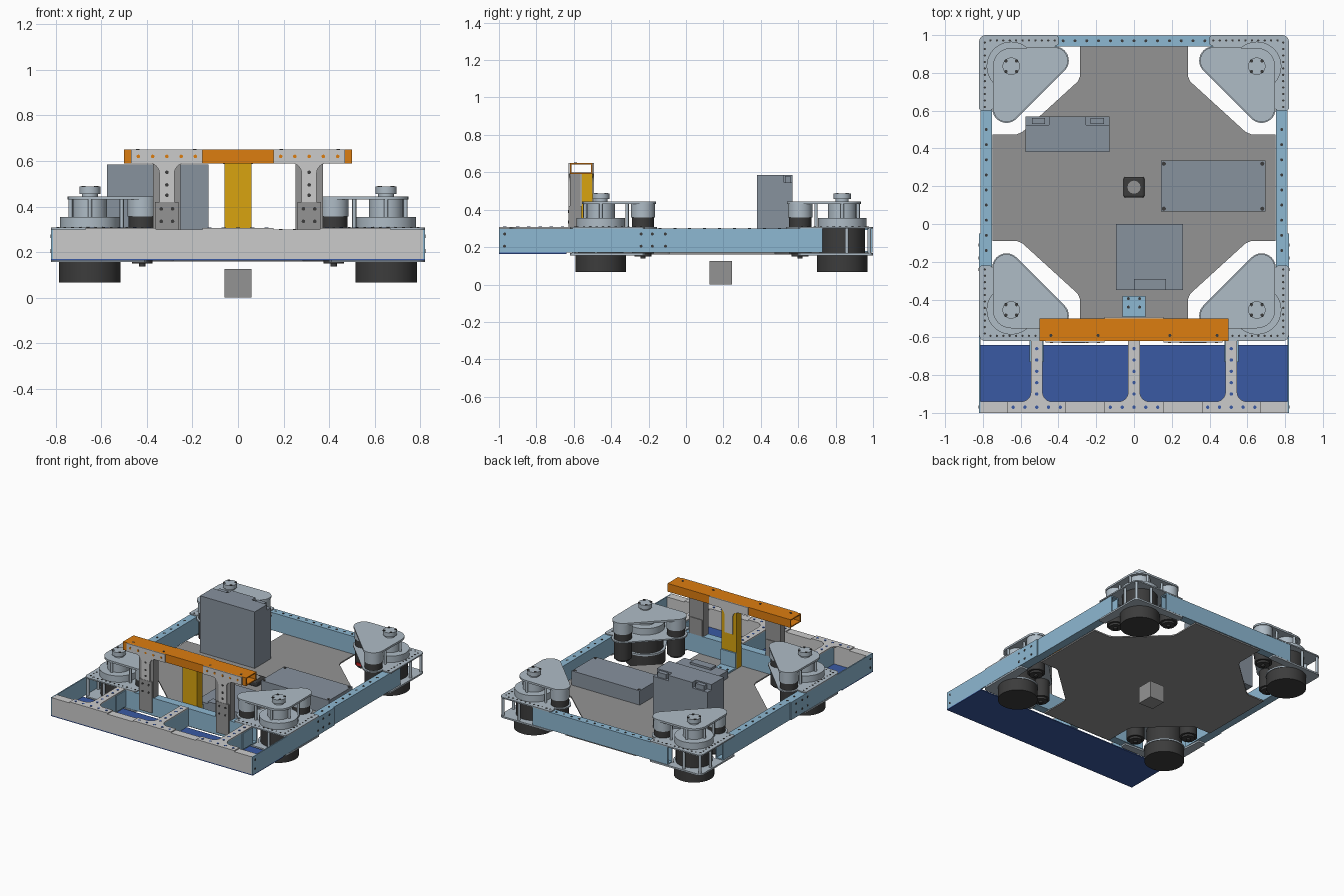
import bpy, bmesh, math
from mathutils import Vector, Matrix

if "Cube" in bpy.data.objects:
    bpy.data.objects.remove(bpy.data.objects["Cube"])

def mat(name, hexcol):
    lin = [((int(hexcol[i:i + 2], 16) / 255 + .055) / 1.055) ** 2.4 for i in (0, 2, 4)]
    m = bpy.data.materials.new(name)
    m.diffuse_color = (*lin, 1)
    m.use_nodes = True
    m.node_tree.nodes["Principled BSDF"].inputs["Base Color"].default_value = m.diffuse_color
    return m

BLUE, PLATE = mat("rail_blue", "8DB8D2"), mat("plate_metal", "AFBCC6")
DARK, PAN = mat("dark_rubber", "3C3C3C"), mat("pan_grey", "949494")
ORANGE, YELLOW = mat("orange", "DC7D10"), mat("yellow", "D8A410")
NAVY, SLATE = mat("navy", "3A5AA4"), mat("slate", "87929E")
LIGHT, RED = mat("light_metal", "C4C6C8"), mat("red", "C02020")

def finish(name, bm, material, smooth=False):
    bmesh.ops.recalc_face_normals(bm, faces=bm.faces)
    me = bpy.data.meshes.new(name)
    bm.to_mesh(me)
    bm.free()
    if smooth:
        me.shade_smooth()
        me.set_sharp_from_angle(angle=0.6)
    me.materials.append(material)
    ob = bpy.data.objects.new(name, me)
    bpy.context.collection.objects.link(ob)
    return ob

def box(name, x0, x1, y0, y1, z0, z1, material):
    bm = bmesh.new()
    bmesh.ops.create_cube(bm, size=1, matrix=Matrix.Translation(((x0 + x1) / 2, (y0 + y1) / 2, (z0 + z1) / 2))
                          @ Matrix.Diagonal((abs(x1 - x0), y1 - y0, z1 - z0, 1)))
    return finish(name, bm, material)

def cyl(name, x, y, z0, z1, r, material, n=40):
    bm = bmesh.new()
    bmesh.ops.create_cone(bm, cap_ends=True, segments=n, radius1=r, radius2=r, depth=z1 - z0,
                          matrix=Matrix.Translation((x, y, (z0 + z1) / 2)))
    return finish(name, bm, material, True)

def plate(name, pts, a, b, material, axis="z"):
    """Extrude an outline from a to b; axis y means the outline is in x, z."""
    bm = bmesh.new()
    place = (lambda u, v: (u, v, a)) if axis == "z" else (lambda u, v: (u, a, v))
    face = bm.faces.new([bm.verts.new(place(u, v)) for u, v in pts])
    new = bmesh.ops.extrude_face_region(bm, geom=[face])["geom"]
    shift = Vector((0, 0, b - a)) if axis == "z" else Vector((0, b - a, 0))
    bmesh.ops.translate(bm, vec=shift, verts=[g for g in new if isinstance(g, bmesh.types.BMVert)])
    return finish(name, bm, material, True)

def tube(name, lo, hi, axis, material, wall=0.008):
    """Open rectangular tube running along axis 0, 1 or 2."""
    bm = bmesh.new()
    p, q = [i for i in range(3) if i != axis]
    rings = []
    for end in (lo[axis], hi[axis]):
        for w in (0, wall):
            ring = []
            for u, v in ((lo[p] + w, lo[q] + w), (hi[p] - w, lo[q] + w), (hi[p] - w, hi[q] - w), (lo[p] + w, hi[q] - w)):
                co = [0, 0, 0]
                co[axis], co[p], co[q] = end, u, v
                ring.append(bm.verts.new(co))
            rings.append(ring)
    o0, i0, o1, i1 = rings
    for r, s in ((o0, o1), (o1, i1), (i1, i0), (i0, o0)):
        for k in range(4):
            bm.faces.new((r[k], r[k - 1], s[k - 1], s[k]))
    return finish(name, bm, material)

def dots(name, spots, axis, material=DARK, r=0.008):
    bm = bmesh.new()
    rot = {"z": Matrix(), "y": Matrix.Rotation(math.pi / 2, 4, "X"), "x": Matrix.Rotation(math.pi / 2, 4, "Y")}[axis]
    for s in spots:
        bmesh.ops.create_cone(bm, cap_ends=True, segments=12, radius1=r, radius2=r, depth=0.004,
                              matrix=Matrix.Translation(s) @ rot)
    return finish(name, bm, material)

def arc(cx, cy, r, a0, a1, n=12):
    return [(cx + r * math.cos(math.radians(a0 + (a1 - a0) * i / n)),
             cy + r * math.sin(math.radians(a0 + (a1 - a0) * i / n))) for i in range(n + 1)]

def tee(cx, half_bar, half_stem, v0, v1, v_end, r):
    """T-shaped gusset outline with filleted inner corners."""
    s = 1 if v_end > v1 else -1
    fillet = [(half_stem + r - r * math.sin(t * math.pi / 12), v1 + s * r * (1 - math.cos(t * math.pi / 12)))
              for t in range(7)]
    right = [(half_bar, v0), (half_bar, v1)] + fillet + [(half_stem, v_end)]
    return [(cx + u, v) for u, v in right] + [(cx - u, v) for u, v in reversed(right)]

# Belly pan with cut corners
quad = [(0.75, 0.475), (0.62, 0.475)] + [(0.59, 0.488), (0.297, 0.755), (0.285, 0.785), (0.285, 0.99)]
right = [(x, 0.385 - y) for x, y in reversed(quad)] + quad
plate("belly_pan", right + [(-x, y) for x, y in reversed(right)], 0.16, 0.17, PAN)

# Main frame rails
for s, side in ((1, "right"), (-1, "left")):
    x0, x1 = sorted((s * 0.752, s * 0.812))
    tube(f"side_rail_{side}", (x0, -0.35, 0.17), (x1, 0.73, 0.30), 1, BLUE)
    x0, x1 = sorted((s * 0.812, s * 0.82))
    box(f"side_cheek_{side}", x0, x1, -1, -0.05, 0.17, 0.30, BLUE)
    dots(f"side_rail_holes_{side}", [(s * 0.782, -0.14 + 0.08 * i, 0.30) for i in range(9)], "z")
    dots(f"cheek_bolts_{side}", [(s * 0.82, y, z) for y in (-0.97, -0.24, -0.18, -0.11) for z in (0.205, 0.27)], "x")
tube("back_rail", (-0.55, 0.94, 0.17), (0.55, 0.998, 0.30), 0, BLUE)
tube("front_rail", (-0.55, -0.62, 0.17), (0.55, -0.56, 0.30), 0, BLUE)
dots("back_rail_holes", [(-0.375 + 0.0625 * i, 0.97, 0.30) for i in range(13)], "z")

# Four corner drive modules, mirrored from the back right one
for s, side in ((1, "right"), (-1, "left")):
    for back, end in ((True, "back"), (False, "front")):
        tag = f"{end}_{side}"
        P = lambda x, y: (s * x, y if back else 0.38 - y)
        A, B, C = (0.42, 0.865), (0.675, 0.61), (0.65, 0.835)
        frame = [(0.4, 0.95), (0.4, 0.99), (0.41, 1.0)] + arc(0.785, 0.965, 0.035, 90, 0, 6) + [(0.82, 0.61), (0.81, 0.6), (0.76, 0.6)]
        upper = frame + arc(*B, 0.075, 0, -135) + arc(*A, 0.075, -135, -270)
        lower = frame + [(0.752, 0.7)] + arc(0.65, 0.835, 0.14, -45, -225) + [(0.56, 0.94)]
        plate("corner_plate_top_" + tag, [P(*p) for p in upper], 0.299, 0.308, PLATE)
        plate("corner_plate_bottom_" + tag, [P(*p) for p in lower], 0.156, 0.168, PLATE)
        cover = arc(*C, 0.097, 90, 0) + arc(*B, 0.07, 0, -135) + arc(*A, 0.07, -135, -270)
        plate("module_cover_" + tag, [P(*p) for p in cover], 0.43, 0.444, PLATE)
        c = P(*C)
        cyl("wheel_" + tag, *c, 0.066, 0.16, 0.135, DARK, 64)
        cyl("wheel_housing_" + tag, *c, 0.16, 0.30, 0.122, DARK, 64)
        cyl("steering_ring_" + tag, *c, 0.308, 0.355, 0.13, PLATE, 64)
        cyl("gear_drum_" + tag, *c, 0.355, 0.43, 0.075, PLATE)
        cyl("encoder_base_" + tag, *c, 0.444, 0.456, 0.035, PLATE)
        cyl("encoder_cap_" + tag, *c, 0.456, 0.487, 0.046, PLATE)
        dots("encoder_bolts_" + tag, [(c[0] + u, c[1] + v, 0.488) for u in (-.028, .028) for v in (-.028, .028)], "z", r=0.009)
        for k, m in enumerate((A, B)):
            x, y = P(*m)
            cyl(f"motor_{k}_{tag}", x, y, 0.165, 0.357, 0.06, DARK)
            cyl(f"motor_collar_{k}_{tag}", x, y, 0.357, 0.43, 0.065, PLATE)
            cyl(f"motor_shaft_{k}_{tag}", x, y, 0.138, 0.165, 0.014, DARK, 16)
            cyl(f"motor_end_{k}_{tag}", x, y, 0.15, 0.165, 0.045, DARK)
            box(f"motor_terminal_{k}_{tag}", x - .02, x + .02, y - .064, y - .05, 0.175, 0.195, RED)
        for k, p in enumerate(((0.735, 0.835), (0.65, 0.92), (0.51, 0.90), (0.71, 0.695))):
            cyl(f"cover_post_{k}_{tag}", *P(*p), 0.308, 0.43, 0.009, PLATE, 12)
        for k, p in enumerate(((0.80, 0.98), (0.80, 0.86), (0.67, 0.98))):
            cyl(f"corner_post_{k}_{tag}", *P(*p), 0.168, 0.30, 0.01, PLATE, 12)
        dots("corner_holes_" + tag, [(*P(0.42 + 0.034 * i, 0.972), 0.308) for i in range(11)]
             + [(*P(0.79, 0.62 + 0.034 * i), 0.308) for i in range(11)], "z", r=0.006)

# Front tray: sheet, beam, stringers and gussets
box("tray_sheet", -0.82, 0.82, -1, -0.64, 0.163, 0.17, NAVY)
tube("front_beam", (-0.812, -1, 0.17), (0.812, -0.94, 0.299), 0, LIGHT)
for i, x in enumerate((-0.515, 0, 0.515)):
    tube(f"tray_stringer_{i}", (x - 0.03, -0.94, 0.17), (x + 0.03, -0.62, 0.299), 1, BLUE)
    plate(f"tray_gusset_{i}", tee(x, 0.155, 0.031, -1, -0.94, -0.62, 0.05), 0.299, 0.307, LIGHT)
    dots(f"tray_gusset_bolts_{i}", [(x + u * 0.0625, -0.97, 0.307) for u in (-2, -1, 0, 1, 2)]
         + [(x, -0.9 + 0.06 * k, 0.307) for k in range(5)], "z", NAVY, 0.009)
    if x:
        box(f"tray_bracket_{i}", x - 0.037, x + 0.037, -0.73, -0.62, 0.18, 0.298, BLUE)

# Raised orange crossbar on two legs and a centre post
tube("crossbar", (-0.5, -0.62, 0.59), (0.5, -0.5, 0.65), 0, ORANGE)
for s, side in ((1, "right"), (-1, "left")):
    cx = s * 0.312
    tube(f"leg_{side}", (cx - 0.06, -0.62, 0.30), (cx + 0.06, -0.565, 0.59), 2, PAN)
    plate(f"crossbar_gusset_{side}", tee(cx, 0.157, 0.033, 0.65, 0.59, 0.42, 0.045), -0.627, -0.62, LIGHT, "y")
    box(f"leg_foot_{side}", cx - 0.052, cx + 0.052, -0.629, -0.56, 0.30, 0.42, PAN)
    box(f"leg_anchor_{side}", cx - 0.052, cx + 0.052, -0.628, -0.62, 0.19, 0.30, PAN)
    dots(f"crossbar_bolts_{side}", [(cx + 0.0625 * u, -0.627, 0.62) for u in (-2, -1, 0, 1, 2)], "y", ORANGE)
    dots(f"leg_bolts_{side}", [(cx, -0.627, z) for z in (0.45, 0.495, 0.55)]
         + [(cx + u, -0.629, z) for u in (-.025, .025) for z in (0.335, 0.39)], "y")
tube("centre_post", (-0.06, -0.56, 0.17), (0.06, -0.5, 0.59), 2, YELLOW)
plate("centre_gusset", tee(0, 0.157, 0.033, 0.65, 0.59, 0.42, 0.045), -0.5, -0.493, LIGHT, "y")
box("post_bracket_base", -0.06, 0.06, -0.49, -0.38, 0.17, 0.182, BLUE)
box("post_bracket_upright", -0.06, 0.06, -0.5, -0.488, 0.17, 0.29, BLUE)
dots("post_bracket_bolts", [(u, v, 0.182) for u in (-.03, .03) for v in (-.44, -.395)], "z")
dots("crossbar_top_holes", [(x, -0.59, 0.65) for x in (-0.44, -0.19, 0.19, 0.44)], "z")

# Battery with recessed terminals
box("battery_body", -0.575, -0.13, 0.38, 0.57, 0.17, 0.545, SLATE)
box("battery_top", -0.575, -0.13, 0.38, 0.525, 0.545, 0.585, SLATE)
box("battery_ridge", -0.45, -0.255, 0.525, 0.57, 0.545, 0.585, SLATE)
for i, x in enumerate((-0.505, -0.195)):
    box(f"battery_terminal_{i}", x - 0.035, x + 0.035, 0.53, 0.56, 0.545, 0.58, SLATE)

# Electronics on the pan
box("power_box", 0.142, 0.695, 0.065, 0.335, 0.17, 0.275, SLATE)
dots("power_box_screws", [(x, y, 0.275) for x in (0.158, 0.679) for y in (0.081, 0.319)], "z", r=0.011)
box("controller", -0.095, 0.26, -0.35, 0, 0.17, 0.225, SLATE)
box("controller_port", 0, 0.17, -0.35, -0.29, 0.225, 0.24, SLATE)
sensor = box("sensor", -0.055, 0.055, 0.14, 0.25, 0.17, 0.21, DARK)
bev = sensor.modifiers.new("bevel", "BEVEL")
bev.width, bev.segments = 0.012, 3
dots("sensor_ring", [(0, 0.195, 0.21)], "z", PAN, 0.035)

# Cube hanging under the pan
box("ground_cube", -0.06, 0.06, 0.125, 0.245, 0, 0.125, PAN)
